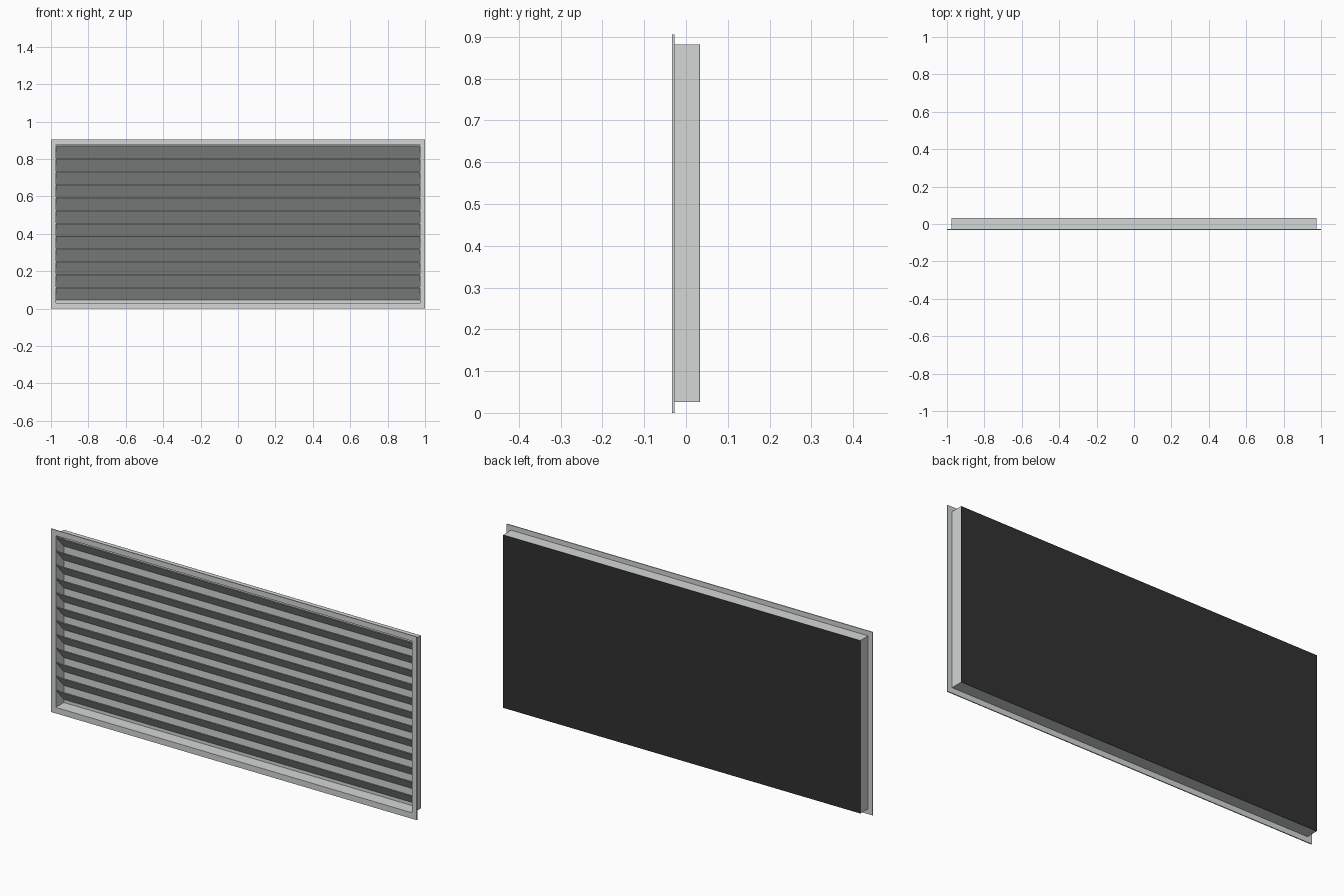
import bpy
import bmesh

if "Cube" in bpy.data.objects:
    bpy.data.objects.remove(bpy.data.objects["Cube"])

# Overall sizes
W, H = 1.0, 0.905             # half width and full height of the flange
BX, Z0, Z1 = 0.976, 0.0265, 0.881   # casing half width, bottom and top
YF, YB = -0.033, 0.033        # front and back planes
FLANGE = 0.005                # flange thickness
WALL = 0.003
LINER, SKIN = 0.002, 0.001    # inner liner and outer dark sheet thickness


def material(name, rgb):
    m = bpy.data.materials.new(name)
    m.diffuse_color = (*rgb, 1.0)
    m.use_nodes = True
    m.node_tree.nodes["Principled BSDF"].inputs["Base Color"].default_value = m.diffuse_color
    return m


METAL = material("light grey metal", (0.65, 0.68, 0.67))
BACKING = material("dark backing", (0.031, 0.031, 0.031))


def finish(name, bm, mat):
    bmesh.ops.recalc_face_normals(bm, faces=bm.faces)
    mesh = bpy.data.meshes.new(name)
    bm.to_mesh(mesh)
    bm.free()
    mesh.materials.append(mat)
    obj = bpy.data.objects.new(name, mesh)
    bpy.context.collection.objects.link(obj)
    return obj


def ring(name, outer, inner, y0, y1, mat):
    """Rectangular frame; outer and inner are (half width, bottom, top)."""
    bm = bmesh.new()

    def loop(r, y):
        hx, b, t = r
        return [bm.verts.new((x, y, z)) for x, z in
                ((-hx, b), (hx, b), (hx, t), (-hx, t))]

    loops = [loop(outer, y0), loop(outer, y1), loop(inner, y1), loop(inner, y0)]
    for k in range(4):
        a, b = loops[k], loops[(k + 1) % 4]
        for i in range(4):
            j = (i + 1) % 4
            bm.faces.new((a[i], a[j], b[j], b[i]))
    return finish(name, bm, mat)


def prism(name, profile, hx, mat):
    """Closed (y, z) profile extruded across the width."""
    bm = bmesh.new()
    left = [bm.verts.new((-hx, y, z)) for y, z in profile]
    face = bm.faces.new(left)
    out = bmesh.ops.extrude_face_region(bm, geom=[face])
    moved = [v for v in out["geom"] if isinstance(v, bmesh.types.BMVert)]
    bmesh.ops.translate(bm, verts=moved, vec=(2 * hx, 0, 0))
    return finish(name, bm, mat)


def sheet(name, y0, y1, mat):
    return prism(name, [(y0, Z0), (y1, Z0), (y1, Z1), (y0, Z1)], BX, mat)


# Front flange and the casing behind it
opening = (BX - WALL, Z0 + WALL, Z1 - WALL)
liner_y = YB - SKIN - LINER
ring("front_flange", (W, 0, H), opening, YF, YF + FLANGE, METAL)
ring("casing", (BX, Z0, Z1), opening, YF + FLANGE, liner_y, METAL)

# Light inner liner covered by a thin dark sheet on the back
sheet("inner_liner", liner_y, YB - SKIN, METAL)
sheet("back_sheet", YB - SKIN, YB, BACKING)

# Louvre slats: thin blades falling from the front to the liner
COUNT, TOP, BOTTOM, THICK = 12, 0.871, 0.045, 0.005
pitch = (TOP - BOTTOM) / COUNT
sf, sb = YF + FLANGE, liner_y
for i in range(COUNT):
    z = TOP - i * pitch
    prism(f"slat_{i + 1}",
          [(sf, z), (sf, z - THICK), (sb, z - pitch), (sb, z - pitch + THICK)],
          BX - WALL, METAL)
